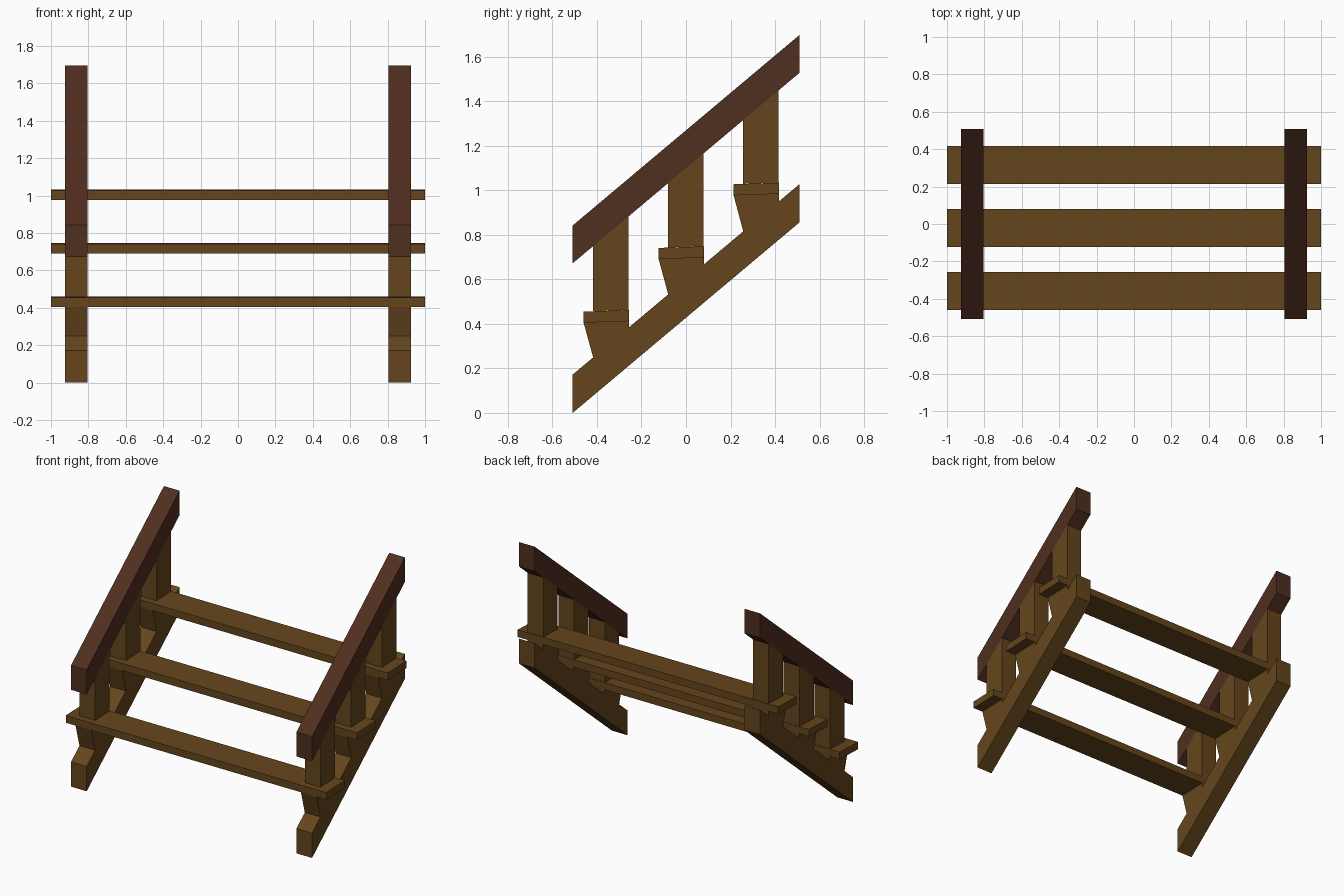
import bpy, bmesh

if "Cube" in bpy.data.objects:
    bpy.data.objects.remove(bpy.data.objects["Cube"])

def material(name, color):
    m = bpy.data.materials.new(name)
    m.diffuse_color = (*color, 1)
    m.use_nodes = True
    m.node_tree.nodes["Principled BSDF"].inputs["Base Color"].default_value = m.diffuse_color
    return m

wood = material("wood", (0.13, 0.06, 0.012))
dark_wood = material("dark_wood", (0.08, 0.028, 0.014))

STEP_Y, STEP_Z = 0.337, 0.286      # offset from one step to the next
SLOPE = 0.855 / 1.018              # pitch of stringers and rails
HALF = 0.509                       # half the run of the stairs

def prism(name, profile, x0, x1, mat):
    """Extrude a (y, z) outline from x0 to x1."""
    bm = bmesh.new()
    face = bm.faces.new([bm.verts.new((x0, y, z)) for y, z in profile])
    ext = bmesh.ops.extrude_face_region(bm, geom=[face])
    verts = [v for v in ext["geom"] if isinstance(v, bmesh.types.BMVert)]
    bmesh.ops.translate(bm, verts=verts, vec=(x1 - x0, 0, 0))
    bmesh.ops.recalc_face_normals(bm, faces=bm.faces)
    mesh = bpy.data.meshes.new(name)
    bm.to_mesh(mesh)
    bm.free()
    mesh.materials.append(mat)
    obj = bpy.data.objects.new(name, mesh)
    bpy.context.collection.objects.link(obj)
    return obj

def pitch(y, start):
    """Height at y of a sloped line that begins at the given height."""
    return start + SLOPE * (y + HALF)

# Stringer outline: sloped beam with a raised bracket under every tread
stringer = [(HALF, pitch(HALF, 0)), (-HALF, 0), (-HALF, 0.172)]
for i in range(3):
    dy, dz = i * STEP_Y, i * STEP_Z
    stringer += [(-0.417 + dy, pitch(-0.417 + dy, 0.172)),
                 (-0.46 + dy, 0.405 + dz), (-0.256 + dy, 0.412 + dz),
                 (-0.256 + dy, pitch(-0.256 + dy, 0.172))]
stringer.append((HALF, pitch(HALF, 0.172)))

# Handrail outline
rail = [(-HALF, 0.672), (HALF, pitch(HALF, 0.672)),
        (HALF, pitch(HALF, 0.842)), (-HALF, 0.842)]

# Both sides: stringer, handrail and three posts
for side, x0 in (("left", -0.925), ("right", 0.805)):
    x1 = x0 + 0.12
    prism(f"{side}_stringer", stringer, x0, x1, wood)
    prism(f"{side}_handrail", rail, x0, x1, dark_wood)
    for i in range(3):
        a, b = -0.417 + i * STEP_Y, -0.259 + i * STEP_Y
        foot = 0.457 + i * STEP_Z
        post = [(a, foot), (b, foot + 0.005),
                (b, pitch(b, 0.672)), (a, pitch(a, 0.672))]
        prism(f"{side}_post_{i + 1}", post, x0, x1, wood)

# Treads, tilted very slightly upwards to the back
for i in range(3):
    dy, dz = i * STEP_Y, i * STEP_Z
    tread = [(-0.46 + dy, 0.405 + dz), (-0.256 + dy, 0.412 + dz),
             (-0.256 + dy, 0.462 + dz), (-0.46 + dy, 0.455 + dz)]
    prism(f"tread_{i + 1}", tread, -1, 1, wood)
